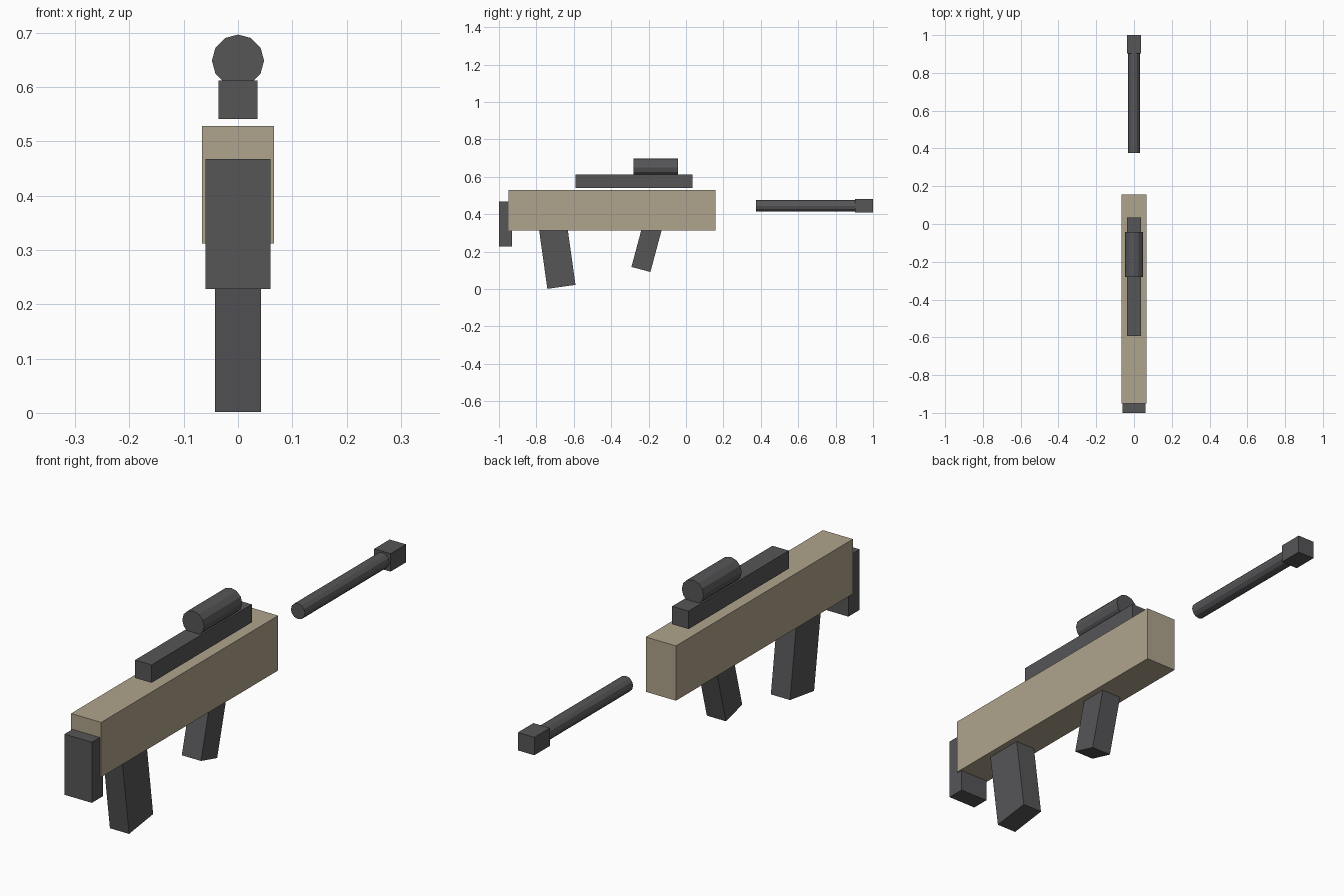
import bpy
from math import radians, sin, cos

cube = bpy.data.objects.get("Cube")
if cube:
    bpy.data.objects.remove(cube, do_unlink=True)


def make_material(name, rgb):
    mat = bpy.data.materials.new(name)
    mat.use_nodes = True
    color = (*rgb, 1.0)
    mat.diffuse_color = color
    mat.node_tree.nodes["Principled BSDF"].inputs["Base Color"].default_value = color
    return mat


tan = make_material("tan", (0.43, 0.37, 0.265))
charcoal = make_material("charcoal", (0.093, 0.093, 0.097))


def finish(name, mat):
    obj = bpy.context.object
    obj.name = obj.data.name = name
    obj.data.materials.append(mat)
    return obj


def box(name, mat, width, y_range, z_range):
    """Upright block, centred on x."""
    (y0, y1), (z0, z1) = y_range, z_range
    bpy.ops.mesh.primitive_cube_add(size=1, location=(0, (y0 + y1) / 2, (z0 + z1) / 2))
    obj = finish(name, mat)
    obj.scale = (width, y1 - y0, z1 - z0)
    return obj


def grip(name, bottom_y, bottom_z, depth, length, tilt):
    """Tilted block placed by the centre of its lower end."""
    a = radians(tilt)
    center = (0, bottom_y - sin(a) * length / 2, bottom_z + cos(a) * length / 2)
    bpy.ops.mesh.primitive_cube_add(size=1, location=center, rotation=(a, 0, 0))
    obj = finish(name, charcoal)
    obj.scale = (0.084, depth, length)
    return obj


def tube(name, radius, y_range, z):
    """Faceted cylinder lying along y."""
    y0, y1 = y_range
    bpy.ops.mesh.primitive_cylinder_add(
        vertices=12, radius=radius, depth=y1 - y0,
        location=(0, (y0 + y1) / 2, z), rotation=(radians(90), 0, 0))
    return finish(name, charcoal)


# Main body and shoulder pad
box("body", tan, 0.132, (-0.95, 0.157), (0.312, 0.529))
box("shoulder_pad", charcoal, 0.12, (-1.0, -0.93), (0.228, 0.468))

# Top rail and sight
box("top_rail", charcoal, 0.072, (-0.592, 0.035), (0.541, 0.612))
tube("sight_tube", 0.048, (-0.28, -0.042), 0.649)

# Detached barrel with square muzzle
tube("barrel", 0.031, (0.375, 0.91), 0.445)
box("muzzle", charcoal, 0.072, (0.903, 1.0), (0.41, 0.481))

# Grips
grip("rear_grip", -0.666, 0.012, 0.152, 0.34, 8)
grip("front_grip", -0.241, 0.105, 0.105, 0.24, -15)
